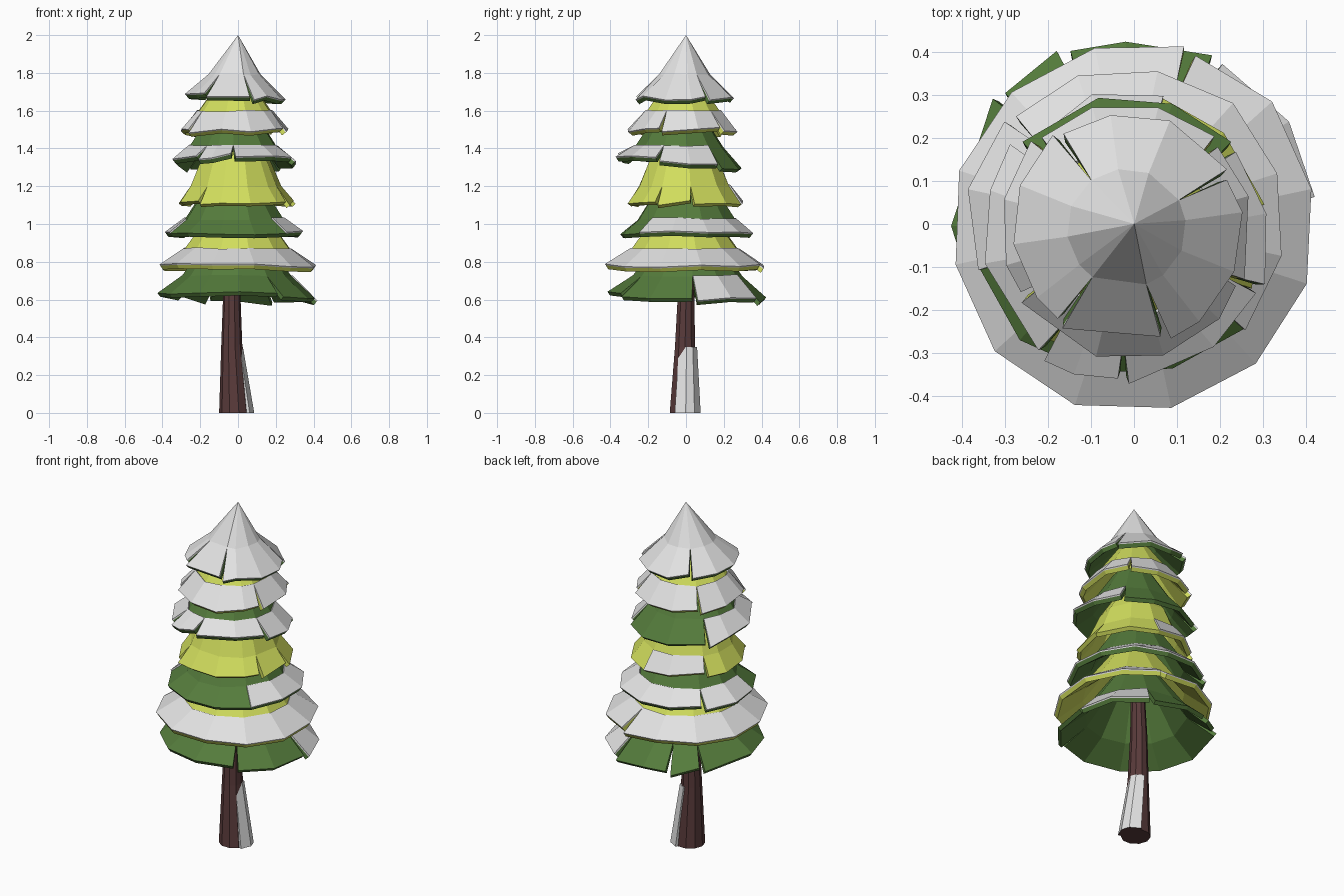
import bpy, bmesh, math, random
from math import cos, sin, radians

random.seed(4)
cube = bpy.data.objects.get("Cube")
if cube:
    bpy.data.objects.remove(cube, do_unlink=True)


def material(name, rgb):
    m = bpy.data.materials.new(name)
    m.use_nodes = True
    m.diffuse_color = (*rgb, 1)
    m.node_tree.nodes["Principled BSDF"].inputs["Base Color"].default_value = (*rgb, 1)
    return m


snow = material("snow white", (0.76, 0.76, 0.76))
lime = material("lime needles", (0.64, 0.73, 0.11))
green = material("dark green needles", (0.09, 0.2, 0.045))
bark = material("brown bark", (0.1, 0.043, 0.043))


def finish(bm, name, mats):
    mesh = bpy.data.meshes.new(name)
    bm.to_mesh(mesh)
    bm.free()
    for m in mats:
        mesh.materials.append(m)
    ob = bpy.data.objects.new(name, mesh)
    bpy.context.collection.objects.link(ob)
    return ob


def thicken(ob, thickness, offset):
    mod = ob.modifiers.new("thickness", 'SOLIDIFY')
    mod.thickness = thickness
    mod.offset = offset


def skirt(name, leaf, profile, centre, notches, snow_arc, phase=12, tilt=(0, 0), sides=12):
    """Flared shell from rim to top, slit at the notch angles, with a snow sheet on it."""
    bm = bmesh.new()
    angles = [phase + i * 360 / sides for i in range(sides)]
    slit = set()
    for n in notches:
        gap = [abs((a - n + 180) % 360 - 180) for a in angles]
        i = gap.index(min(gap))
        angles[i] += (n - angles[i] + 180) % 360 - 180
        slit.add(i)

    def point(a, r, z):
        t = radians(a)
        return bm.verts.new((centre[0] + r * cos(t), centre[1] + r * sin(t), z))

    (rim_r, rim_z), uppers = profile[0], profile[1:]
    apex = bm.verts.new((0, 0, uppers[-1][1])) if uppers[-1][0] == 0 else None
    columns = []
    for i, a in enumerate(angles):
        upper = [apex if r == 0 else point(a, r, z + random.uniform(-.005, .005))
                 for r, z in uppers]
        r = rim_r + random.uniform(-.008, .008)
        z = rim_z + random.uniform(-.01, .01)
        z += r * (tilt[0] * cos(radians(a)) + tilt[1] * sin(radians(a)))
        if i in slit:
            # the two lips of a slit lie at slightly different heights
            columns.append((a, [point(a - 2, r - .006, z + .009)] + upper, True))
            columns.append((a, [point(a + 2, r + .006, z - .009)] + upper, False))
        else:
            columns.append((a, [point(a, r, z)] + upper, False))

    bare = []
    for k, (a, left, opens) in enumerate(columns):
        if opens:
            continue
        b, right, _ = columns[(k + 1) % len(columns)]
        middle = a + ((b - a) % 360) / 2
        covered = (middle - snow_arc[0]) % 360 < snow_arc[1] - snow_arc[0]
        for j in range(len(uppers)):
            loop = list(dict.fromkeys((left[j], right[j], right[j + 1], left[j + 1])))
            f = bm.faces.new(loop)
            if not covered or (j > 0 and apex is None):
                bare.append(f)

    # snow sheet: the covered faces only, lying on top of the needles
    sheet = bm.copy()
    sheet.faces.ensure_lookup_table()
    bm.faces.index_update()
    bmesh.ops.delete(sheet, geom=[sheet.faces[f.index] for f in bare], context='FACES')
    thicken(finish(sheet, name + "_snow", [snow]), .008, 1)
    thicken(finish(bm, name, [leaf]), .024, -1)


ALL = (0, 360)
skirt("bottom_branches", green, [(.42, .618), (.29, .725), (.13, .95)],
      (-.005, .01), [-57, 5, 62, 112, 137], (5, 62), phase=2, tilt=(-.03, -.04))
skirt("second_branches", lime, [(.425, .775), (.29, .866), (.13, 1.08)],
      (-.003, -.007), [72], ALL)
skirt("third_branches", green, [(.363, .952), (.265, 1.025), (.12, 1.25)],
      (-.02, .003), [138], (-42, 198), phase=18)
skirt("fourth_branches", lime, [(.31, 1.107), (.245, 1.2), (.19, 1.33), (.11, 1.45)],
      (-.013, -.01), [-28, 8, 143, 232], (75, 143), phase=15)
skirt("fifth_branches", green, [(.328, 1.325), (.235, 1.412), (.11, 1.6)],
      (-.025, -.035), [-90, -20, 40, 138, 235], (138, 400), phase=10, tilt=(0, -.09))
skirt("sixth_branches", lime, [(.29, 1.49), (.2, 1.595), (.09, 1.75)],
      (-.015, -.015), [45, 135, -25, 212], ALL, phase=16)
skirt("top_branches", green, [(.264, 1.668), (.133, 1.785), (0, 1.992)],
      (-.018, -.01), [28, 126, 235, 290], ALL, phase=8, tilt=(-.06, -.02))

# Trunk sections: centre x, centre y, radius, height
SECTIONS = [(-.02, -.01, .08, 0), (-.033, -.005, .056, .35), (-.033, 0, .046, .62), (-.02, 0, .03, 1.1)]
SIDES = 10


def loft(name, rings, mats):
    """Closed solid through rings of points; the bottom cap takes the last material."""
    bm = bmesh.new()
    rings = [[bm.verts.new(p) for p in ring] for ring in rings]
    for low, high in zip(rings, rings[1:]):
        for i in range(len(low)):
            j = (i + 1) % len(low)
            bm.faces.new((low[i], low[j], high[j], high[i]))
    bm.faces.new(rings[0][::-1]).material_index = len(mats) - 1
    bm.faces.new(rings[-1])
    finish(bm, name, mats)


def around(x, y, z, r, degrees):
    return [(x + r * cos(radians(a)), y + r * sin(radians(a)), z) for a in degrees]


loft("trunk", [around(x, y, z, r, range(0, 360, 360 // SIDES)) for x, y, r, z in SECTIONS], [bark])

# Snow drift leaning on the left side of the trunk
drift = []
for (x, y, r, z), out in zip(SECTIONS[:2], (.026, .003)):
    drift.append(around(x + out, y + .008, z, r, (-46, 0, 36, 84))
                 + around(x, y, z, r * .6, (84, -46)))
loft("trunk_snow", drift, [snow, bark])
